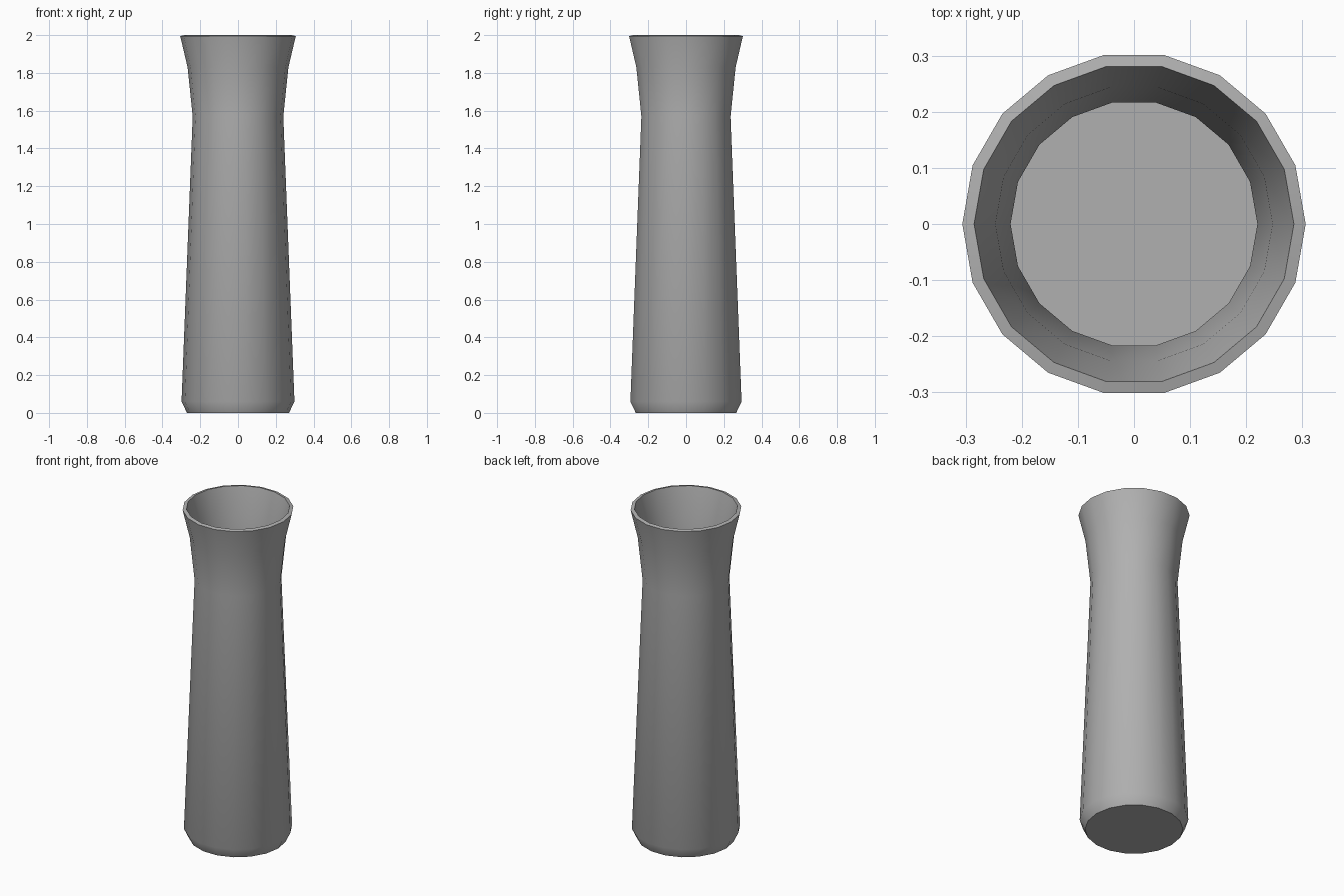
import bpy, bmesh
from math import cos, sin, tau, radians

if "Cube" in bpy.data.objects:
    bpy.data.objects.remove(bpy.data.objects["Cube"])

SIDES = 18

# Closed vase profile (radius, height): outside upward, over the rim, down the inside
profile = [
    (0.27, 0.0), (0.299, 0.06), (0.24, 1.57), (0.267, 1.83), (0.306, 1.995),
    (0.285, 2.0), (0.247, 1.835), (0.22, 1.57), (0.278, 0.07), (0.258, 0.02),
]

bm = bmesh.new()
rings = [[bm.verts.new((r * cos(tau * i / SIDES), r * sin(tau * i / SIDES), z))
          for i in range(SIDES)] for r, z in profile]

# Walls
for a, b in zip(rings, rings[1:]):
    for i in range(SIDES):
        j = (i + 1) % SIDES
        bm.faces.new((a[i], a[j], b[j], b[i]))

# Underside and inner floor
bm.faces.new(list(reversed(rings[0])))
bm.faces.new(rings[-1])
bmesh.ops.recalc_face_normals(bm, faces=bm.faces)

mesh = bpy.data.meshes.new("vase")
bm.to_mesh(mesh)
bm.free()
vase = bpy.data.objects.new("vase", mesh)
bpy.context.collection.objects.link(vase)

# Dark grey glaze
glaze = bpy.data.materials.new("dark_grey")
glaze.diffuse_color = (0.435, 0.435, 0.435, 1)
glaze.use_nodes = True
glaze.node_tree.nodes["Principled BSDF"].inputs["Base Color"].default_value = glaze.diffuse_color
mesh.materials.append(glaze)

# Smooth walls with sharp rim and base
bpy.context.view_layer.objects.active = vase
vase.select_set(True)
bpy.ops.object.shade_smooth_by_angle(angle=radians(35))
